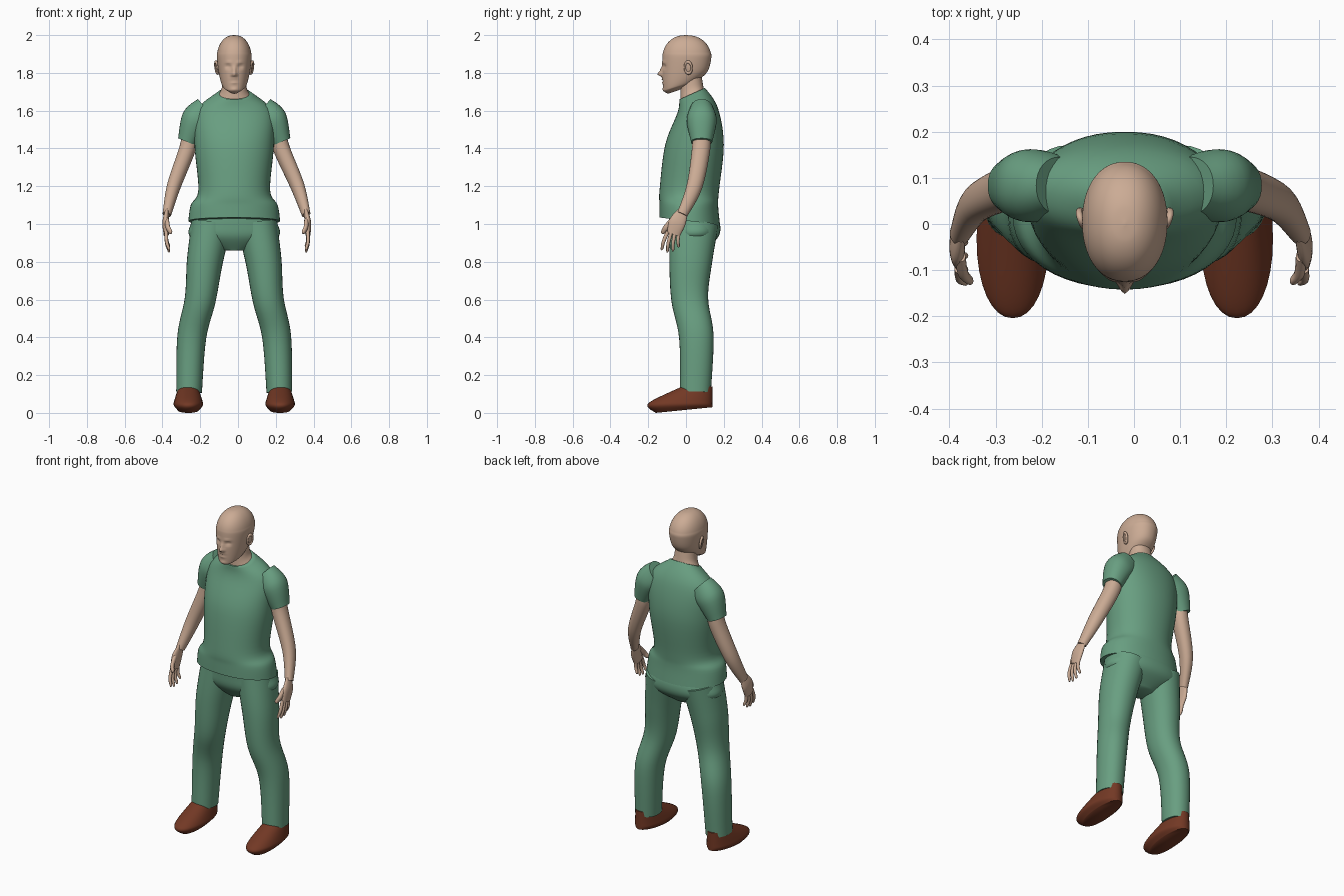
import bpy, bmesh, math
from mathutils import Vector

cube = bpy.data.objects.get("Cube")
if cube:
    bpy.data.objects.remove(cube)

MID = -0.02  # body centre line


def material(name, *rgb):
    mat = bpy.data.materials.new(name)
    mat.use_nodes = True
    mat.diffuse_color = (*rgb, 1)
    mat.node_tree.nodes["Principled BSDF"].inputs["Base Color"].default_value = (*rgb, 1)
    return mat


SKIN = material("skin", 0.6, 0.41, 0.3)
GREEN = material("green cloth", 0.14, 0.345, 0.22)
BROWN = material("brown leather", 0.17, 0.04, 0.018)


def finish(obj, name, mat):
    obj.name = name
    obj.data.materials.append(mat)
    bpy.ops.object.select_all(action='DESELECT')
    obj.select_set(True)
    bpy.context.view_layer.objects.active = obj
    bpy.ops.object.shade_smooth_by_angle(angle=math.radians(50))
    return obj


def blend(before, start, end, after, t):
    """Catmull-Rom blend between two key rings."""
    ring = []
    for a, b, c, d in zip(before, start, end, after):
        slope_in, slope_out = (c - a) / 2, (d - b) / 2
        ease = t * t * (3 - 2 * t)
        ring.append(b + (c - b) * ease + slope_in * t * (1 - t) ** 2
                    - slope_out * t * t * (1 - t))
    return ring


def loft(name, mat, keys, segs=32, steps=6, power=2.15):
    """Skin key rings (x, y, z, width, depth, tilt_x, tilt_y) into a closed tube."""
    last = len(keys) - 1
    rings = [blend(keys[max(i - 1, 0)], keys[i], keys[i + 1], keys[min(i + 2, last)], k / steps)
             for i in range(last) for k in range(steps)] + [keys[last]]
    bm = bmesh.new()
    loops = []
    for x, y, z, width, depth, tilt_x, tilt_y in rings:
        loop = []
        for k in range(segs):
            c, s = math.cos(math.tau * k / segs), math.sin(math.tau * k / segs)
            dx = width * math.copysign(abs(c) ** (2 / power), c)
            dy = depth * math.copysign(abs(s) ** (2 / power), s)
            loop.append(bm.verts.new((MID + x + dx, y + dy, z + tilt_x * dx + tilt_y * dy)))
        loops.append(loop)
    for low, high in zip(loops, loops[1:]):
        for k in range(segs):
            n = (k + 1) % segs
            bm.faces.new((low[k], low[n], high[n], high[k]))
    bm.faces.new(loops[0])
    bm.faces.new(loops[-1])
    bmesh.ops.recalc_face_normals(bm, faces=bm.faces)
    mesh = bpy.data.meshes.new(name)
    bm.to_mesh(mesh)
    bm.free()
    obj = bpy.data.objects.new(name, mesh)
    bpy.context.collection.objects.link(obj)
    return finish(obj, name, mat)


def trunk(z, half, front, back, tilt=0):
    """Central ring from its half width and its front and back."""
    return (0, (front + back) / 2, z, half, (back - front) / 2, 0, tilt)


def limb(name, mat, path, radii, depth=1.0, **options):
    """Tube whose rings lie square to its path."""
    points = [Vector(p) for p in path]
    keys = []
    for i, (point, radius) in enumerate(zip(points, radii)):
        run = points[min(i + 1, len(points) - 1)] - points[max(i - 1, 0)]
        keys.append((*point, radius, radius * depth, -run.x / run.z, -run.y / run.z))
    return loft(name, mat, keys, **options)


# Shirt from hem to sloping neckline
loft("shirt", GREEN, [
    trunk(1.015, .243, -.14, .18, tilt=-.12),
    trunk(1.1, .23, -.14, .17),
    trunk(1.18, .19, -.14, .175),
    trunk(1.42, .21, -.11, .2),
    trunk(1.6, .2, -.045, .17, tilt=.1),
    trunk(1.69, .09, -.035, .1, tilt=.45)], segs=48)

# Seat of the trousers
loft("hips", GREEN, [
    trunk(1.06, .2, -.09, .15), trunk(1, .23, -.09, .18),
    trunk(.93, .23, -.08, .17), trunk(.86, .07, -.03, .09)], segs=48)

# Neck
loft("neck", SKIN, [
    trunk(1.68, .085, -.03, .095, tilt=.45),
    trunk(1.72, .066, -.03, .09, tilt=.3),
    trunk(1.8, .06, -.03, .08)])

# Head: jaw rings that drop towards the chin, then a dome
jaw = [trunk(z, half, front, back, tilt=2.5 * (1.83 - z)) for z, half, front, back in (
    (1.7, .02, -.095, -.03), (1.72, .05, -.115, .02),
    (1.74, .066, -.12, .065), (1.8, .082, -.125, .115))]
dome = []
for k in range(7):
    angle = math.radians(89) * k / 6
    shrink = math.cos(angle) ** .9
    dome.append(trunk(1.88 + .12 * math.sin(angle), .092 * shrink, -.125 * shrink, .134 * shrink))
head = loft("head", SKIN, jaw + dome, segs=96, steps=10)

# Face relief: sideways, height, width, tallness, push
FACE = {
    "nose tip": (0, 1.793, .012, .011, -.026),
    "nose bridge": (0, 1.815, .01, .016, -.012),
    "nostril": (.013, 1.788, .006, .006, -.008),
    "eye socket": (.032, 1.834, .014, .01, .014),
    "eyelid": (.032, 1.832, .008, .005, -.006),
    "brow": (.03, 1.853, .018, .006, -.006),
    "upper lip": (0, 1.764, .018, .005, -.006),
    "mouth line": (0, 1.757, .02, .003, .006),
    "lower lip": (0, 1.748, .015, .005, -.006),
    "chin": (0, 1.712, .02, .01, -.005),
}
for vert in head.data.vertices:
    if vert.co.y < 0:
        side_x, height = abs(vert.co.x - MID), vert.co.z
        for x, z, wide, tall, push in FACE.values():
            vert.co.y += push * math.exp(-((side_x - x) / wide) ** 2 - ((height - z) / tall) ** 2)


for side, sign in (("left", 1), ("right", -1)):

    def place(x, y, z):
        """Mirror a point; the left arm hangs a little further out."""
        spread = .06 * max(0, 1.45 - z) if sign > 0 else 0
        return (sign * (x + spread), y, z)

    # Sleeve
    limb(side + "_sleeve", GREEN,
         [(sign * x, .083, z) for x, z in ((.14, 1.6), (.205, 1.545), (.25, 1.435))],
         (.052, .066, .047), depth=1.2)

    # Trouser leg
    limb(side + "_leg", GREEN,
         [(sign * x, y, z) for x, y, z in (
             (.12, .045, 1), (.156, .025, .8), (.18, .02, .6), (.225, .055, .4), (.239, .05, .11))],
         (.105, .094, .081, .076, .068), depth=1.2)

    # Shoe: rings share one heel line, the sole lifts at the heel
    heel = .14
    loft(side + "_shoe", BROWN, [
        (sign * .243, heel - length, z, width, length, 0, lift)
        for z, width, length, lift in (
            (.015, .055, .15, .1), (.04, .077, .172, .03), (.07, .073, .155, 0), (.14, .05, .08, 0))])

    # Bare arm and palm
    limb(side + "_arm", SKIN,
         [place(*p) for p in ((.23, .08, 1.5), (.247, .08, 1.4), (.32, .045, 1.2), (.357, -.02, 1.05))],
         (.042, .042, .035, .022), depth=1.15)
    limb(side + "_palm", SKIN,
         [place(*p) for p in ((.355, -.015, 1.07), (.363, -.045, 1.01), (.36, -.067, .945))],
         (.01, .017, .014), depth=2.4)

    # Fingers fan out front to back, the middle ones longest
    digits = [("thumb", (.357, -.07, 1.02), (.335, -.128, .95), .012)]
    for i in range(4):
        tip_z = .85 + .008 * (i - 1.2) ** 2
        digits.append((f"finger_{i + 1}", (.36, -.097 + .02 * i, .96),
                       (.345, -.13 + .03 * i, tip_z), .0095))
    for label, root, tip, radius in digits:
        start, end = Vector(place(*root)), Vector(place(*tip))
        knuckle = start.lerp(end, .55) + Vector((sign * .006, -.004, 0))
        limb(f"{side}_{label}", SKIN, [start, knuckle, start.lerp(end, .9), end],
             [radius * taper for taper in (1, .95, .75, .3)], segs=12)

    # Ear: a rim around a flat bowl
    spot = (MID + sign * .092, .012, 1.828)
    turn = (0, math.radians(90 + sign * 8), math.radians(-sign * 18))
    bpy.ops.mesh.primitive_torus_add(major_radius=.02, minor_radius=.006, major_segments=24,
                                     minor_segments=10, location=spot, rotation=turn)
    rim = finish(bpy.context.object, side + "_ear_rim", SKIN)
    rim.scale = (1.5, .95, 1.2)
    bpy.ops.mesh.primitive_uv_sphere_add(segments=20, ring_count=12, radius=.02,
                                         location=spot, rotation=turn)
    bowl = finish(bpy.context.object, side + "_ear_bowl", SKIN)
    bowl.scale = (1.4, .9, .25)
